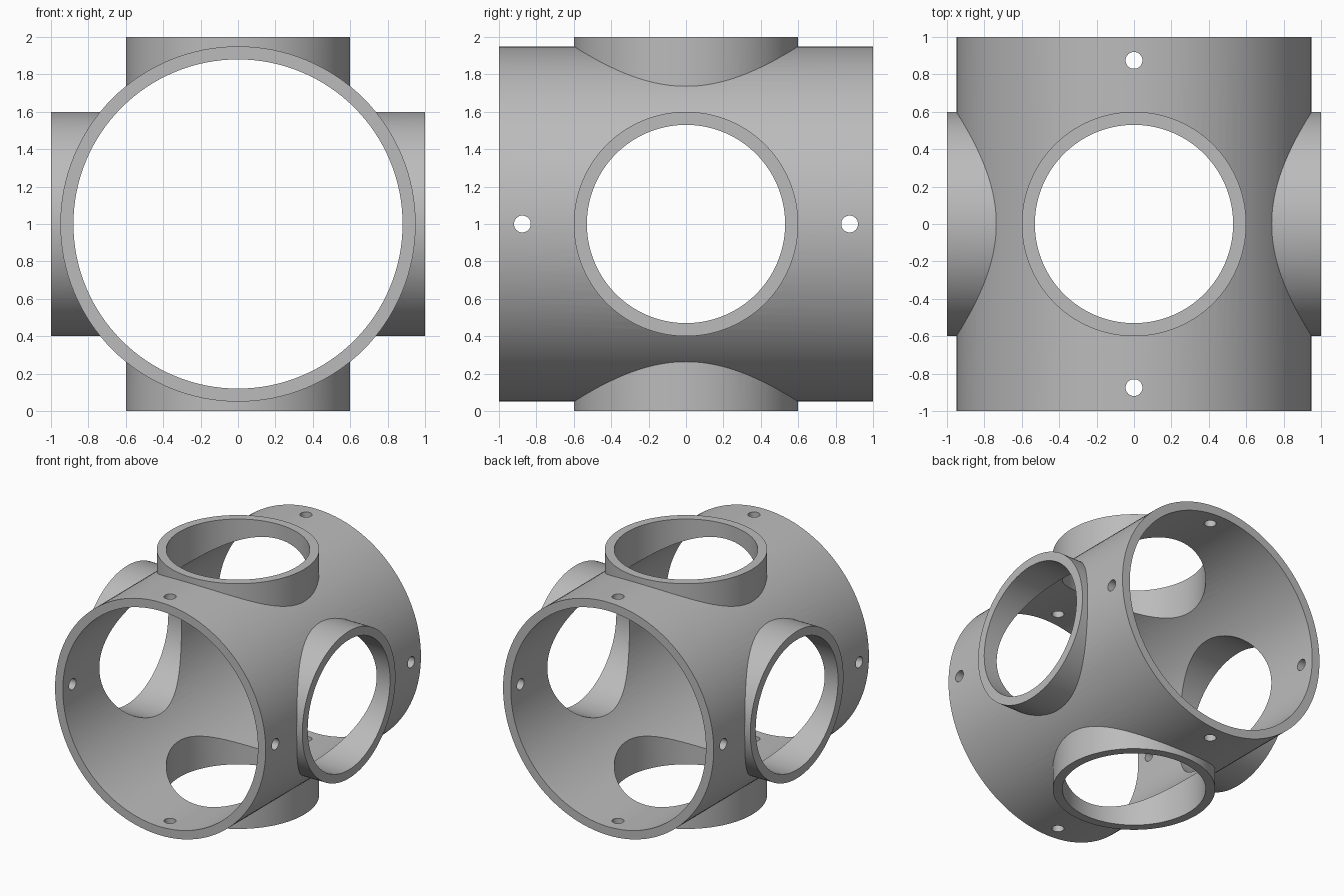
import bpy
from math import pi, radians

default = bpy.data.objects.get("Cube")
if default:
    bpy.data.objects.remove(default, do_unlink=True)

# Sizes
MAIN_R, BRANCH_R, WALL = 0.95, 0.60, 0.07
PIN_R, PIN_Y = 0.045, 0.875
ROT = {"x": (0, pi / 2, 0), "y": (pi / 2, 0, 0), "z": (0, 0, 0)}

grey = bpy.data.materials.new("plain grey")
grey.use_nodes = True
colour = (0.5, 0.5, 0.5, 1)
grey.diffuse_color = colour
grey.node_tree.nodes["Principled BSDF"].inputs["Base Color"].default_value = colour


def rod(name, axis, radius, length, y=0, sides=128):
    """Solid cylinder through the centre along one axis."""
    bpy.ops.mesh.primitive_cylinder_add(
        vertices=sides, radius=radius, depth=length,
        location=(0, y, 1), rotation=ROT[axis])
    ob = bpy.context.object
    ob.name = name
    ob.data.materials.append(grey)
    return ob


def combine(target, tool, operation):
    """Apply a boolean and remove the tool."""
    tool.hide_render = True
    mod = target.modifiers.new(operation.lower(), "BOOLEAN")
    mod.operation, mod.solver, mod.object = operation, "EXACT", tool
    bpy.ops.object.select_all(action="DESELECT")
    target.select_set(True)
    bpy.context.view_layer.objects.active = target
    bpy.ops.object.modifier_apply(modifier=mod.name)
    bpy.data.objects.remove(tool, do_unlink=True)


# Wide tube front to back, with branch tubes sideways and vertical
hub = rod("pipe_hub", "y", MAIN_R, 2)
for axis in "xz":
    combine(hub, rod("branch", axis, BRANCH_R, 2), "UNION")

# Hollow bores
combine(hub, rod("main_bore", "y", MAIN_R - WALL, 2.4), "DIFFERENCE")
for axis in "xz":
    combine(hub, rod("branch_bore", axis, BRANCH_R - WALL, 2.4), "DIFFERENCE")

# Pin holes around both rims of the wide tube
for axis in "xz":
    for y in (-PIN_Y, PIN_Y):
        combine(hub, rod("pin_hole", axis, PIN_R, 2.4, y, 32), "DIFFERENCE")

# Smooth curved walls, crisp rims
bpy.ops.object.select_all(action="DESELECT")
hub.select_set(True)
bpy.context.view_layer.objects.active = hub
bpy.ops.object.shade_smooth_by_angle(angle=radians(25))
